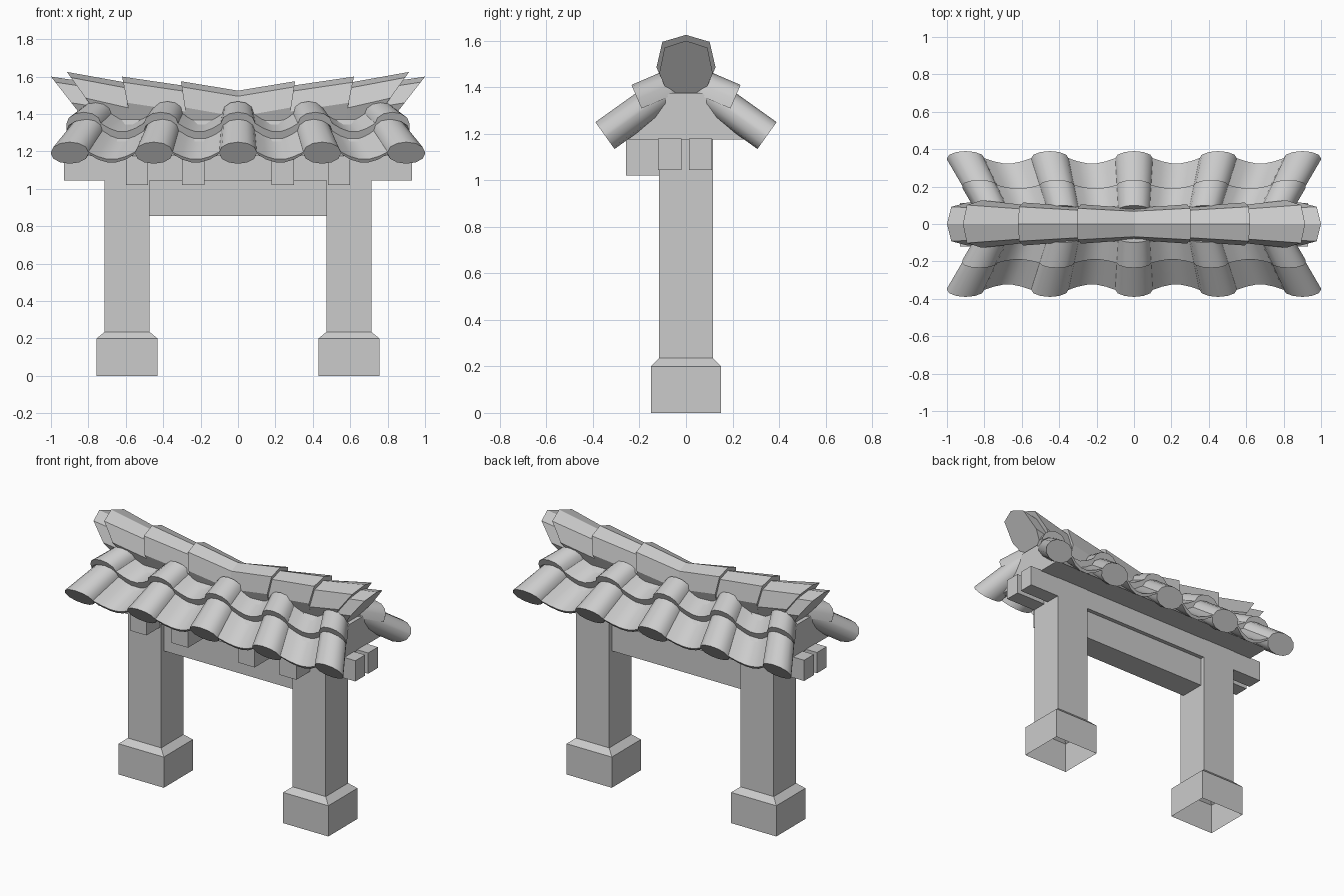
import bpy, bmesh, math

if "Cube" in bpy.data.objects:
    bpy.data.objects.remove(bpy.data.objects["Cube"], do_unlink=True)

stone = bpy.data.materials.new("grey_stone")
stone.use_nodes = True
GREY = (0.6, 0.6, 0.6, 1)
stone.diffuse_color = GREY
stone.node_tree.nodes["Principled BSDF"].inputs["Base Color"].default_value = GREY


def finish(name, bm, smooth=False):
    bmesh.ops.recalc_face_normals(bm, faces=bm.faces)
    mesh = bpy.data.meshes.new(name)
    bm.to_mesh(mesh)
    bm.free()
    mesh.materials.append(stone)
    obj = bpy.data.objects.new(name, mesh)
    bpy.context.collection.objects.link(obj)
    if smooth:
        bpy.ops.object.select_all(action='DESELECT')
        obj.select_set(True)
        bpy.context.view_layer.objects.active = obj
        bpy.ops.object.shade_smooth_by_angle(angle=math.radians(35))
    return obj


def loft(name, rings, cap_start=True, cap_end=True, strip_caps=False, smooth=False):
    """Skin closed rings; strip caps pair the upper and lower halves of a ring."""
    bm = bmesh.new()
    loops = [[bm.verts.new(p) for p in ring] for ring in rings]
    n = len(loops[0])
    for a, b in zip(loops, loops[1:]):
        for i in range(n):
            j = (i + 1) % n
            bm.faces.new((a[i], a[j], b[j], b[i]))
    for loop, wanted in ((loops[0], cap_start), (loops[-1], cap_end)):
        if wanted and strip_caps:
            for i in range(n // 2 - 1):
                bm.faces.new((loop[i], loop[i + 1], loop[n - 2 - i], loop[n - 1 - i]))
        elif wanted:
            bm.faces.new(loop)
    return finish(name, bm, smooth)


def rect(cx, hx, hy, z):
    return [(cx - hx, -hy, z), (cx + hx, -hy, z), (cx + hx, hy, z), (cx - hx, hy, z)]


def box(name, x0, x1, y0, y1, z0, z1):
    return loft(name, [[(x0, y0, z), (x1, y0, z), (x1, y1, z), (x0, y1, z)] for z in (z0, z1)])


# Pillars with chamfered plinths, hollow underneath
for side, sx in (("left", 1), ("right", -1)):
    cx = 0.593 * sx
    loft("plinth_" + side, [rect(cx, 0.163, 0.15, 0), rect(cx, 0.163, 0.15, 0.2),
                            rect(cx, 0.12, 0.115, 0.235)], False, False)
    loft("pillar_" + side, [rect(cx, 0.12, 0.115, 0.2), rect(cx, 0.12, 0.115, 1.18)])

# Cross beam, twin long beams and front brackets
box("cross_beam", -0.48, 0.48, -0.085, 0.085, 0.855, 1.1)
box("long_beam_front", -0.93, 0.93, -0.12, -0.02, 1.045, 1.18)
box("long_beam_back", -0.93, 0.93, 0.012, 0.112, 1.045, 1.18)
for i, cx in enumerate((-0.54, -0.24, 0.24, 0.54)):
    box(f"bracket_{i + 1}", cx - 0.06, cx + 0.06, -0.257, -0.11, 1.02, 1.18)

# Roof core under the tiles
loft("roof_core", [[(x, y, z) for y, z in ((-0.27, 1.175), (0.27, 1.175), (0.07, 1.375), (-0.07, 1.375))]
                   for x in (-0.85, 0.85)])

# Wavy tile section: round caps with sagging pans between them, as (across, top, bottom)
CENTRES = [-0.9, -0.45, 0, 0.45, 0.9]
HALF, CREST, SAG = 0.1, 0.065, 0.05


def wave():
    pts = []
    for c in CENTRES:
        for k in range(7):
            a = math.pi * k / 6
            s = math.sin(a)
            pts.append((c - HALF * math.cos(a), CREST * s, -0.012 - 0.065 * s))
        if c < 0.9:
            for k in range(1, 5):
                h = -SAG * math.sin(math.pi * k / 5)
                pts.append((c + HALF + 0.25 * k / 5, h, h - 0.02))
    return pts


def tile_course(name, start, end, sign, thickness=None):
    """Sweep the wave down the slope between two (y, z) points, fanning out towards the eave."""
    dy, dz = end[0] - start[0], end[1] - start[1]
    length = math.hypot(dy, dz)
    ny, nz = -dz / length, dy / length
    rings = []
    for y, z in (start, end):
        fan = 0.83 + 0.17 * (y - 0.06) / 0.292
        top = [(u * fan, sign * (y + ny * t), z + nz * t) for u, t, b in wave()]
        low = []
        for u, t, b in wave():
            h = b if thickness is None else t - thickness
            low.append((u * fan, sign * (y + ny * h), z + nz * h))
        rings.append(top + low[::-1])
    loft(name, rings, strip_caps=True, smooth=True)


for side, sign in (("front", -1), ("back", 1)):
    tile_course("lower_tiles_" + side, (0.062, 1.404), (0.352, 1.197), sign)
    tile_course("upper_tiles_" + side, (0.074, 1.408), (0.209, 1.35), sign, 0.045)


# Ridge: overlapping flared caps that rise and lean out towards both ends
def ridge_ring(x, top, w, lean, depth):
    half = [(0, 0), (0.8 * w, 0.03), (w, 0.14), (0.65 * w, depth)]
    pts = half + [(-y, d) for y, d in half[:0:-1]]
    return [(x - lean * d * (1 if x > 0 else -1), y, top - d) for y, d in pts]


loft("ridge_middle", [ridge_ring(-0.305, 1.575, 0.105, 0.15, 0.23), ridge_ring(0, 1.525, 0.085, 0, 0.23),
                      ridge_ring(0.305, 1.575, 0.105, 0.15, 0.23)])
for side, s in (("left", 1), ("right", -1)):
    loft("ridge_shoulder_" + side, [ridge_ring(0.28 * s, 1.55, 0.09, 0.15, 0.22),
                                    ridge_ring(0.62 * s, 1.6, 0.115, 0.2, 0.23)])
    loft("ridge_end_" + side, [ridge_ring(0.58 * s, 1.565, 0.098, 0.2, 0.22),
                               ridge_ring(0.915 * s, 1.625, 0.127, 0.72, 0.24)])
    loft("ridge_lip_" + side, [ridge_ring(0.88 * s, 1.582, 0.108, 0.72, 0.2),
                               ridge_ring(1.0 * s, 1.6, 0.115, 0.78, 0.235)])
